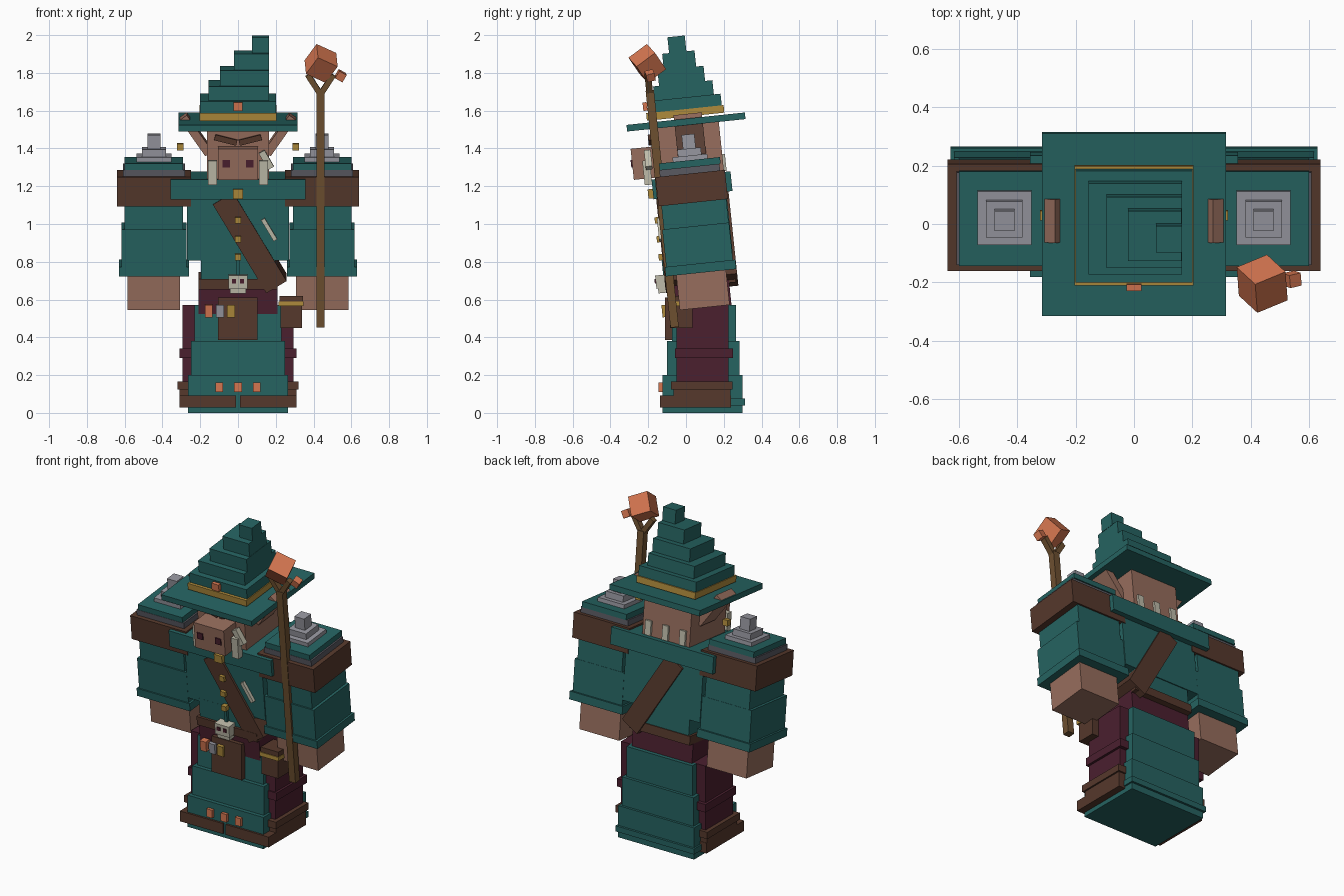
import bpy, math
from mathutils import Matrix, Euler, Vector

def mat(name, rgb):
    m = bpy.data.materials.new(name)
    m.diffuse_color = (*rgb, 1)
    return m

TEAL = mat("teal cloth", (0.019, 0.125, 0.12))
BROWN = mat("dark leather", (0.092, 0.04, 0.025))
SKIN = mat("skin", (0.31, 0.155, 0.11))
MAROON = mat("maroon cloth", (0.07, 0.014, 0.028))
ORANGE = mat("orange crystal", (0.66, 0.18, 0.08))
GOLD = mat("gold", (0.43, 0.26, 0.045))
STEEL = mat("light steel", (0.31, 0.31, 0.35))
IRON = mat("dark iron", (0.1, 0.1, 0.12))
BONE = mat("bone", (0.52, 0.5, 0.4))
WOOD = mat("staff wood", (0.155, 0.08, 0.03))

LEAN = math.radians(6)  # the upper body leans forward

def box(name, c, s, m, rot=(0, 0, 0), lean=True):
    """Box with centre c and size s, local rotation in degrees, then the lean."""
    r = Euler([math.radians(a) for a in rot]).to_matrix().to_4x4()
    if lean:
        r = Matrix.Rotation(LEAN, 4, 'X') @ r
    hx, hy, hz = (v / 2 for v in s)
    mw = Matrix.Translation(Vector(c)) @ r
    vs = [mw @ Vector((x, y, z)) for x in (-hx, hx) for y in (-hy, hy) for z in (-hz, hz)]
    fs = [(0, 1, 3, 2), (4, 6, 7, 5), (0, 4, 5, 1), (2, 3, 7, 6), (0, 2, 6, 4), (1, 5, 7, 3)]
    me = bpy.data.meshes.new(name)
    me.from_pydata(vs, [], fs)
    me.materials.append(m)
    o = bpy.data.objects.new(name, me)
    bpy.context.collection.objects.link(o)
    return o

def span(name, x, y, z, m, lean=False):
    """Box given by its ranges."""
    return box(name, [(a + b) / 2 for a, b in (x, y, z)], [b - a for a, b in (x, y, z)], m, lean=lean)

def pair(name, c, s, m, rot=(0, 0, 0), lean=True):
    """Left and right mirrored boxes."""
    for tag, k in (("right", 1), ("left", -1)):
        box(f"{name}_{tag}", (k * c[0], c[1], c[2]), s, m, (rot[0], k * rot[1], k * rot[2]), lean)

# Robe skirt in stepped blocks
span("skirt_top", (-0.23, 0.23), (-0.075, 0.265), (0.37, 0.57), TEAL)
span("skirt_middle", (-0.25, 0.25), (-0.1, 0.283), (0.19, 0.38), TEAL)
span("skirt_bottom", (-0.265, 0.265), (-0.125, 0.298), (0.0, 0.2), TEAL)
span("skirt_hem", (-0.275, 0.275), (-0.1, 0.312), (0.04, 0.075), TEAL)
for i in (-1, 0, 1):
    box(f"hem_gem_{i + 2}", (i * 0.1, -0.132, 0.135), (0.04, 0.025, 0.05), ORANGE, lean=False)

# Legs and boots
pair("leg", (0.1525, 0.088, 0.355), (0.285, 0.275, 0.43), MAROON, lean=False)
pair("knee_band", (0.16, 0.095, 0.315), (0.3, 0.305, 0.05), MAROON, lean=False)
pair("boot_toe", (0.16, 0.05, 0.06), (0.3, 0.375, 0.065), BROWN, lean=False)
pair("boot_upper", (0.16, 0.085, 0.11), (0.3, 0.3, 0.04), BROWN, lean=False)
pair("boot_cuff", (0.17, 0.083, 0.145), (0.3, 0.325, 0.043), BROWN, lean=False)

# Torso, belt and collar
box("hips", (0, 0.075, 0.62), (0.42, 0.32, 0.16), MAROON)
box("belt", (0, 0.075, 0.7), (0.42, 0.375, 0.055), BROWN)
box("lower_torso", (0, 0.07, 0.78), (0.39, 0.355, 0.13), TEAL)
box("torso", (0, 0.05, 1.0), (0.54, 0.36, 0.35), TEAL)
box("collar", (0, 0.032, 1.205), (0.715, 0.42, 0.105), TEAL)
box("sash", (0.062, 0.058, 0.92), (0.125, 0.385, 0.55), BROWN, (0, -31, 0))
box("collar_clasp", (0, -0.186, 1.16), (0.055, 0.03, 0.05), GOLD)
for i, z in enumerate((1.02, 0.92, 0.825)):
    box(f"button_{i + 1}", (0, -0.141 + (0.93 - z) * 0.105, z), (0.033, 0.03, 0.033), GOLD)
box("bone_needle", (0.165, -0.138, 0.97), (0.022, 0.02, 0.13), BONE, (0, -31, 0))

# Belt trophies and pouches
box("skull_cord", (0, -0.115, 0.77), (0.018, 0.02, 0.09), TEAL)
box("skull", (0, -0.13, 0.695), (0.1, 0.06, 0.07), BONE)
box("skull_jaw", (0, -0.122, 0.65), (0.085, 0.05, 0.03), BONE)
pair("skull_eye", (0.022, -0.162, 0.697), (0.022, 0.008, 0.022), MAROON)
span("front_pouch", (-0.107, 0.102), (-0.11, -0.03), (0.385, 0.61), BROWN)
for n, x, m in (("orange", -0.155, ORANGE), ("steel", -0.095, STEEL), ("gold", -0.037, GOLD)):
    box(f"vial_{n}", (x, -0.107, 0.54), (0.042, 0.04, 0.065), m)
span("hip_pouch", (0.225, 0.34), (-0.085, 0.035), (0.45, 0.57), BROWN)
span("hip_pouch_trim", (0.215, 0.348), (-0.095, 0.045), (0.565, 0.59), GOLD)
span("hip_pouch_lid", (0.22, 0.345), (-0.09, 0.04), (0.59, 0.62), BROWN)

# Arms
AX = 0.445
pair("upper_sleeve", (AX, 0.048, 1.05), (0.31, 0.345, 0.2), TEAL)
pair("sleeve", (AX, 0.062, 0.885), (0.345, 0.355, 0.21), TEAL)
pair("sleeve_cuff", (AX, 0.077, 0.767), (0.37, 0.375, 0.05), TEAL)
pair("hand", (AX, 0.088, 0.665), (0.278, 0.265, 0.215), SKIN)

# Shoulder armour with stepped spikes
pair("shoulder_block", (AX, 0.03, 1.19), (0.39, 0.37, 0.155), BROWN)
pair("shoulder_plate", (AX, 0.02, 1.28), (0.33, 0.32, 0.045), IRON)
pair("shoulder_cover", (AX, 0.02, 1.32), (0.31, 0.325, 0.035), TEAL)
for i, (w, z, h) in enumerate(((0.185, 1.345, 0.035), (0.125, 1.38, 0.04), (0.068, 1.437, 0.075))):
    pair(f"shoulder_spike_{i + 1}", (AX, 0.022 - i * 0.004, z), (w, w, h), STEEL)

# Head
box("head", (0, 0.012, 1.38), (0.33, 0.355, 0.3), SKIN)
box("snout", (0, -0.225, 1.322), (0.21, 0.12, 0.165), SKIN)
pair("nostril", (0.063, -0.287, 1.32), (0.04, 0.009, 0.04), MAROON)
pair("brow", (0.065, -0.185, 1.445), (0.12, 0.03, 0.03), BROWN, (0, -14, 0))
pair("tusk", (0.135, -0.205, 1.272), (0.045, 0.04, 0.13), BONE)
box("tusk_tip", (0.15, -0.2, 1.34), (0.035, 0.035, 0.1), BONE, (0, -30, 0))
pair("ear", (0.222, 0.02, 1.475), (0.045, 0.15, 0.235), SKIN, (0, 35, 0))
pair("earring", (0.305, 0.03, 1.408), (0.034, 0.034, 0.036), GOLD)
for i, x in enumerate((-0.12, 0, 0.12)):
    box(f"neck_tooth_{i + 1}", (x, 0.198, 1.325), (0.04, 0.025, 0.09), BONE)

# Hat: brim, band and stepped crooked cone
box("hat_brim", (0, 0, 1.54), (0.63, 0.63, 0.035), TEAL)
box("hat_band", (0, -0.004, 1.588), (0.41, 0.412, 0.04), GOLD)
box("hat_buckle", (0, -0.217, 1.622), (0.05, 0.022, 0.045), ORANGE)
# rows: x from, x to, y from, y to, centre z, height
tiers = [(-0.2, 0.2, -0.198, 0.188, 1.63, 0.08),
         (-0.157, 0.165, -0.17, 0.145, 1.7, 0.09),
         (-0.095, 0.165, -0.147, 0.098, 1.78, 0.09),
         (-0.02, 0.163, -0.122, 0.05, 1.865, 0.09),
         (0.075, 0.165, -0.094, -0.002, 1.95, 0.087)]
for i, (x0, x1, y0, y1, z, h) in enumerate(tiers):
    box(f"hat_tier_{i + 1}", ((x0 + x1) / 2, (y0 + y1) / 2, z), (x1 - x0, y1 - y0, h), TEAL)

# Staff with forked tip and crystal
SX = 0.437
box("staff", (SX, -0.126, 1.08), (0.044, 0.044, 1.26), WOOD)
for tag, k in (("right", 1), ("left", -1)):
    box(f"staff_prong_{tag}", (SX + k * 0.035, -0.197, 1.74), (0.03, 0.035, 0.12), WOOD, (0, k * 33, 0))
box("crystal", (0.44, -0.205, 1.85), (0.122, 0.122, 0.122), ORANGE, (34, 25, 20))
box("crystal_shard", (0.543, -0.19, 1.785), (0.045, 0.045, 0.045), ORANGE, (10, 30, 10))
